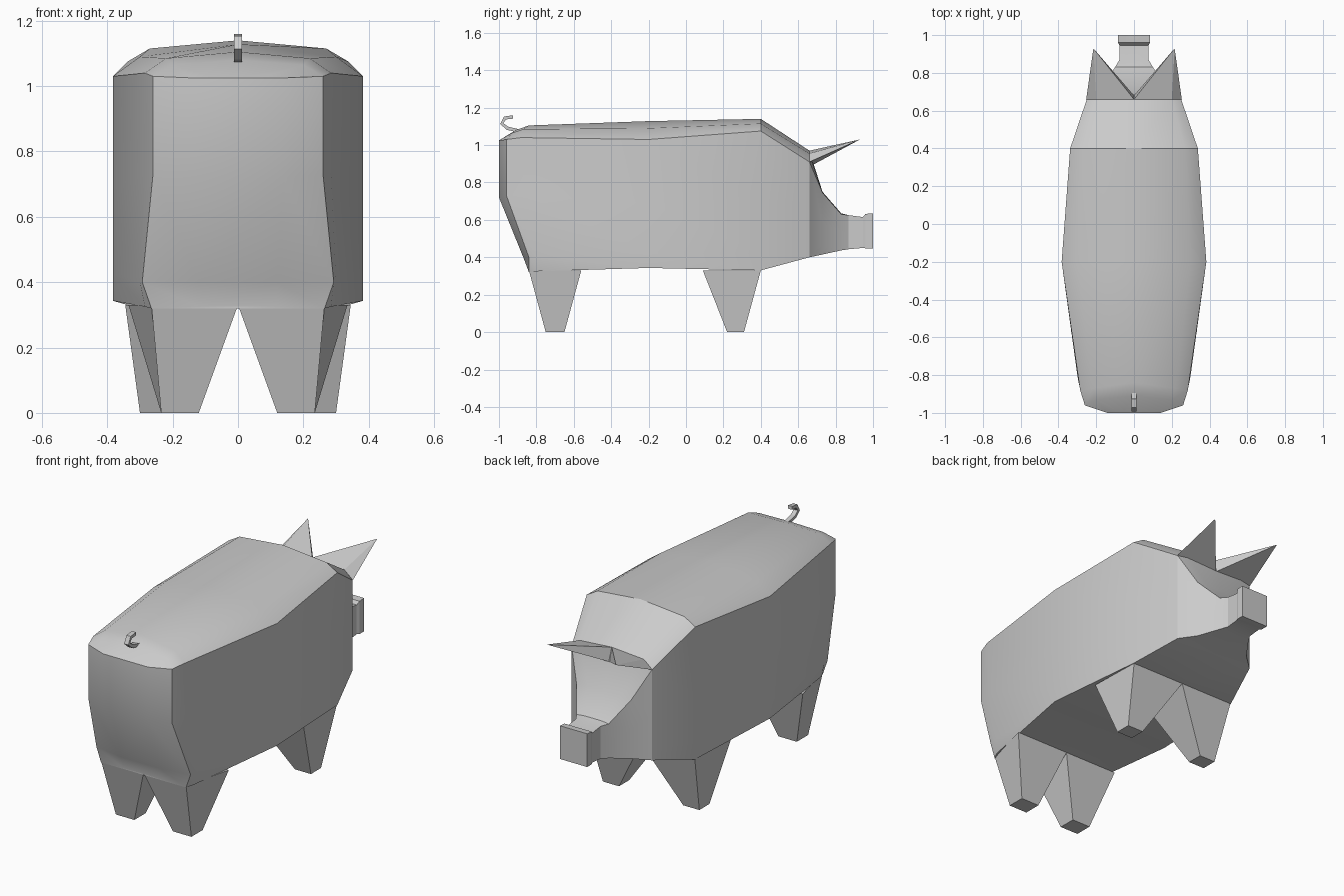
import bpy
import bmesh
import math

old = bpy.data.objects.get("Cube")
if old:
    bpy.data.objects.remove(old, do_unlink=True)

grey = bpy.data.materials.new("light grey")
grey.use_nodes = True
COLOUR = (0.6, 0.6, 0.6, 1)
grey.diffuse_color = COLOUR
grey.node_tree.nodes["Principled BSDF"].inputs["Base Color"].default_value = COLOUR


def finish(name, bm, smooth):
    bmesh.ops.recalc_face_normals(bm, faces=bm.faces)
    mesh = bpy.data.meshes.new(name)
    bm.to_mesh(mesh)
    bm.free()
    mesh.materials.append(grey)
    obj = bpy.data.objects.new(name, mesh)
    bpy.context.collection.objects.link(obj)
    if smooth:
        bpy.ops.object.select_all(action="DESELECT")
        obj.select_set(True)
        bpy.context.view_layer.objects.active = obj
        bpy.ops.object.shade_smooth_by_angle(angle=math.radians(smooth))
    return obj


def loft(name, rings, smooth=0):
    """Skin a row of closed rings and cap both ends."""
    bm = bmesh.new()
    rows = [[bm.verts.new(p) for p in ring] for ring in rings]
    n = len(rows[0])
    for a, b in zip(rows, rows[1:]):
        for i in range(n):
            j = (i + 1) % n
            bm.faces.new((a[i], a[j], b[j], b[i]))
    # caps are strips across the mirrored halves
    for row in (rows[0], rows[-1]):
        for i in range(n // 2):
            strip = [row[i], row[i + 1], row[-i - 1], row[-i]]
            bm.faces.new(list(dict.fromkeys(strip)))
    return finish(name, bm, smooth)


def mirrored(half):
    return half + [(-x, y, z) for x, y, z in half[-2:0:-1]]


def section(y, top, shoulder, width, side_top, bottom):
    """Cross-section: back ridge, shoulder bevel, flat side, flat belly."""
    low = bottom + 0.12 * (side_top - bottom)
    mid = (side_top + bottom) / 2
    return mirrored([(0, y, top), (shoulder[0], y, shoulder[1]),
                     (width, y, side_top), (width, y, mid),
                     (width, y, low), (width, y, bottom), (0, y, bottom)])


# Body: rounded rump, barrel, head and snout in one skin
rump_inner = mirrored([(0, -1, 1.025), (0.07, -1, 1.025), (0.14, -1, 1.025),
                       (0.14, -1, 0.72), (0.12, -0.87, 0.4),
                       (0.12, -0.84, 0.325), (0, -0.84, 0.325)])
rump_edge = mirrored([(0, -0.91, 1.08), (0.2, -0.93, 1.065), (0.26, -0.96, 1.03),
                      (0.26, -0.96, 0.73), (0.293, -0.84, 0.4),
                      (0.265, -0.84, 0.32), (0, -0.84, 0.32)])
rump_front = mirrored([(0, -0.84, 1.105), (0.22, -0.87, 1.085), (0.285, -0.88, 1.04),
                       (0.285, -0.86, 0.73), (0.3, -0.8, 0.4),
                       (0.285, -0.8, 0.325), (0, -0.8, 0.325)])
loft("body", [
    rump_inner, rump_edge, rump_front,
    section(-0.2, 1.128, (0.3, 1.09), 0.383, 1.03, 0.343),
    section(0.4, 1.14, (0.27, 1.115), 0.338, 1.075, 0.33),
    section(0.66, 0.97, (0.2, 0.955), 0.25, 0.91, 0.4),
    section(0.73, 0.75, (0.1, 0.75), 0.17, 0.745, 0.415),
    section(0.83, 0.635, (0.05, 0.635), 0.1, 0.63, 0.437),
    section(0.87, 0.625, (0.05, 0.625), 0.077, 0.625, 0.443),
    section(0.945, 0.615, (0.05, 0.615), 0.077, 0.615, 0.45),
    section(0.96, 0.632, (0.05, 0.632), 0.085, 0.632, 0.448),
    section(1, 0.635, (0.05, 0.635), 0.085, 0.635, 0.448),
], 28)


def leg(name, side, top, foot):
    """Tapered leg; top and foot each list four (x, y) corners."""
    loft(name, [[(side * x, y, z) for x, y in ring]
                for ring, z in ((top, 0.33), (foot, 0))])


def ear(name, side):
    """Flat wedge running back to a point."""
    bm = bmesh.new()
    base = [bm.verts.new((side * x, y, z)) for x, y, z in
            ((0, 0.66, 0.97), (0.2, 0.66, 0.955), (0.253, 0.66, 0.91), (0, 0.68, 0.895))]
    tip = bm.verts.new((side * 0.215, 0.93, 1.03))
    bm.faces.new(base)
    for i in range(4):
        bm.faces.new((base[i], base[i - 1], tip))
    finish(name, bm, 0)


def corners(x0, x1, y0, y1):
    return [(x0, y0), (x1, y0), (x1, y1), (x0, y1)]


for label, side in (("left", 1), ("right", -1)):
    leg("hind_leg_" + label, side,
        [(0, -0.84), (0.265, -0.84), (0.335, -0.56), (0, -0.56)],
        corners(0.12, 0.235, -0.75, -0.65))
    leg("fore_leg_" + label, side,
        [(0, 0.09), (0.345, 0.09), (0.335, 0.4), (0, 0.4)],
        corners(0.2, 0.3, 0.22, 0.31))
    ear("ear_" + label, side)

# Tail: small square strip curling up and over
path = [(-0.89, 1.075), (-0.955, 1.09), (-0.985, 1.115), (-0.968, 1.145), (-0.925, 1.15)]
rings = []
for i, (y, z) in enumerate(path):
    ya, za = path[max(i - 1, 0)]
    yb, zb = path[min(i + 1, len(path) - 1)]
    length = math.hypot(yb - ya, zb - za)
    ny, nz = -(zb - za) / length * 0.009, (yb - ya) / length * 0.009
    rings.append([(sx * 0.013, y + s * ny, z + s * nz)
                  for sx, s in ((-1, -1), (1, -1), (1, 1), (-1, 1))])
loft("tail", rings)
